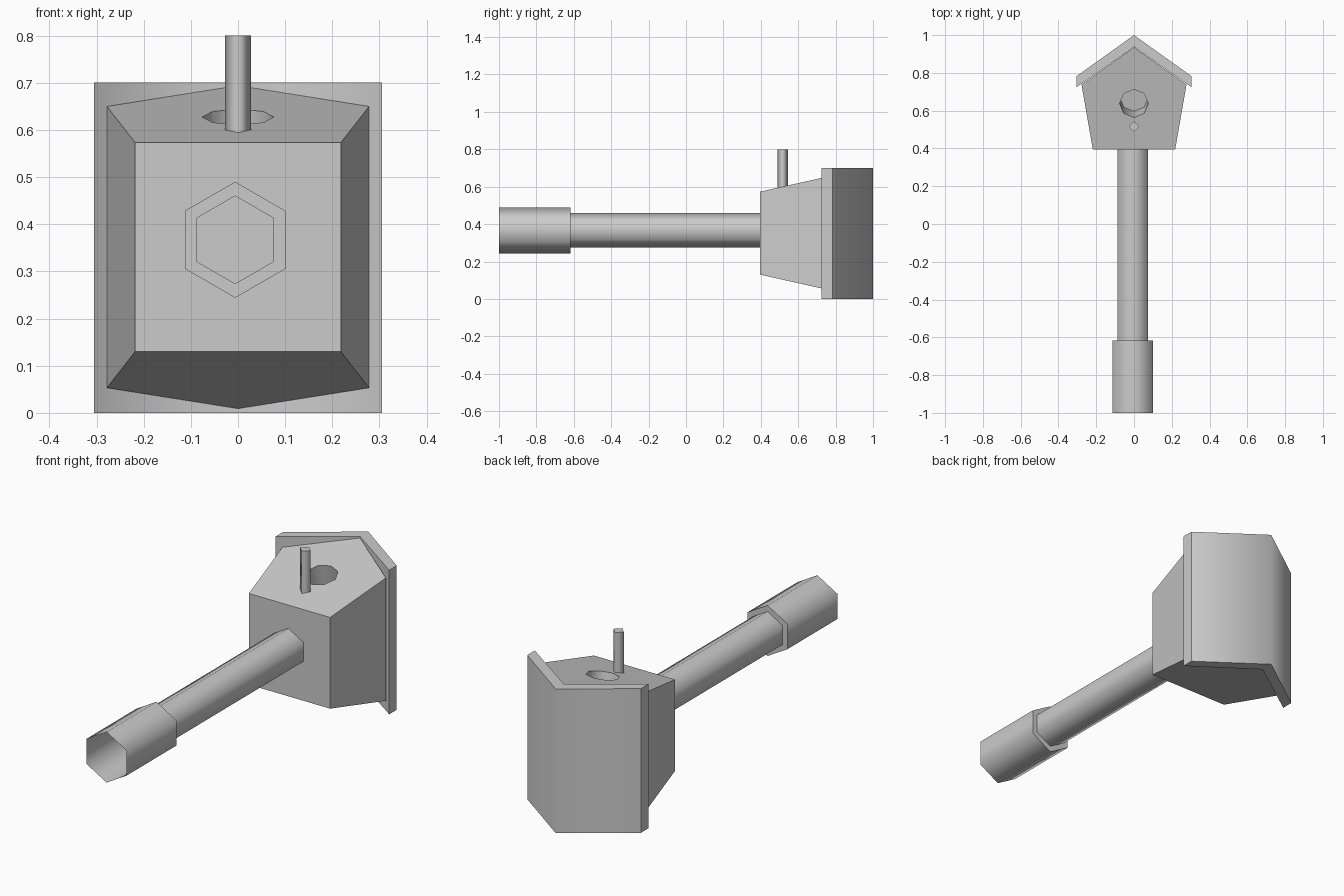
import bpy
import bmesh
from math import pi, sin, cos, atan
from mathutils import Matrix, Vector

if "Cube" in bpy.data.objects:
    bpy.data.objects.remove(bpy.data.objects["Cube"])

grey = bpy.data.materials.new("plain_grey")
grey.use_nodes = True
grey.diffuse_color = (0.6, 0.6, 0.6, 1)
grey.node_tree.nodes["Principled BSDF"].inputs["Base Color"].default_value = (0.6, 0.6, 0.6, 1)


def finish(name, bm):
    mesh = bpy.data.meshes.new(name)
    bm.to_mesh(mesh)
    bm.free()
    mesh.materials.append(grey)
    obj = bpy.data.objects.new(name, mesh)
    bpy.context.collection.objects.link(obj)
    return obj


def prism(name, outline, bottom, top, smooth_sides=()):
    """Upright prism; bottom and top give the height for each y."""
    bm = bmesh.new()
    low = [bm.verts.new((x, y, bottom(y))) for x, y in outline]
    high = [bm.verts.new((x, y, top(y))) for x, y in outline]
    bm.faces.new(low[::-1])
    bm.faces.new(high)
    n = len(outline)
    for i in range(n):
        j = (i + 1) % n
        side = bm.faces.new((low[i], low[j], high[j], high[i]))
        side.smooth = i in smooth_sides
    bmesh.ops.recalc_face_normals(bm, faces=bm.faces)
    return finish(name, bm)


def rod(name, sides, radius, depth, matrix):
    """Capped cylinder with smooth sides and a corner on its local x axis."""
    bm = bmesh.new()
    rings = [[bm.verts.new((radius * cos(2 * pi * i / sides),
                            radius * sin(2 * pi * i / sides), z))
              for i in range(sides)] for z in (-depth / 2, depth / 2)]
    bm.faces.new(rings[0][::-1])
    bm.faces.new(rings[1])
    for i in range(sides):
        j = (i + 1) % sides
        bm.faces.new((rings[0][i], rings[0][j], rings[1][j], rings[1][i])).smooth = True
    bm.transform(matrix)
    return finish(name, bm)


# Wedge-shaped turret body: roof rises and floor falls towards the back
FRONT, SLOPE = 0.395, 0.224


def roof(y):
    return 0.573 + SLOPE * (y - FRONT)


def floor(y):
    return 0.13 - SLOPE * (y - FRONT)


body = prism("turret_body",
             [(-0.218, FRONT), (0.218, FRONT), (0.278, 0.738), (0, 0.935), (-0.278, 0.738)],
             floor, roof)

# Hatch hole sunk square to the sloping roof
tilt = Matrix.Rotation(atan(SLOPE), 4, "X")
hatch = Matrix.Translation((0, 0.638, roof(0.638))) @ tilt
cutter = rod("hatch_cutter", 8, 0.076, 0.3, hatch)
cutter.hide_render = True
cut = body.modifiers.new("hatch_hole", "BOOLEAN")
cut.operation = "DIFFERENCE"
cut.solver = "EXACT"
cut.object = cutter
bpy.context.view_layer.objects.active = body
bpy.ops.object.modifier_apply(modifier=cut.name)
bpy.data.objects.remove(cutter)

# Chevron shield behind the body
prism("rear_shield",
      [(-0.305, 0.724), (0, 0.937), (0.305, 0.724), (0.305, 0.782), (0, 1), (-0.305, 0.782)],
      lambda y: 0, lambda y: 0.7, smooth_sides=(0, 1, 3, 4))

# Antenna on the roof
rod("antenna", 4, 0.028, 0.21, Matrix.Translation((0, 0.517, 0.695)))

# Six-sided gun barrel with a wider muzzle, hollow and open at the front
bm = bmesh.new()
center = Vector((-0.006, 0, 0.367))
rings = []
for radius, y in ((0.123, -1), (0.123, -0.617), (0.093, -0.617), (0.093, FRONT)):
    rings.append([bm.verts.new(center + Vector((radius * sin(pi * i / 3), y,
                                                radius * cos(pi * i / 3))))
                  for i in range(6)])
for k in range(3):
    for i in range(6):
        j = (i + 1) % 6
        face = bm.faces.new((rings[k][i], rings[k][j], rings[k + 1][j], rings[k + 1][i]))
        face.smooth = k != 1
bm.normal_update()
if bm.faces[:][0].normal.dot(bm.faces[:][0].calc_center_median() - center - Vector((0, -0.8, 0))) < 0:
    bmesh.ops.reverse_faces(bm, faces=bm.faces[:])
finish("gun_barrel", bm)
